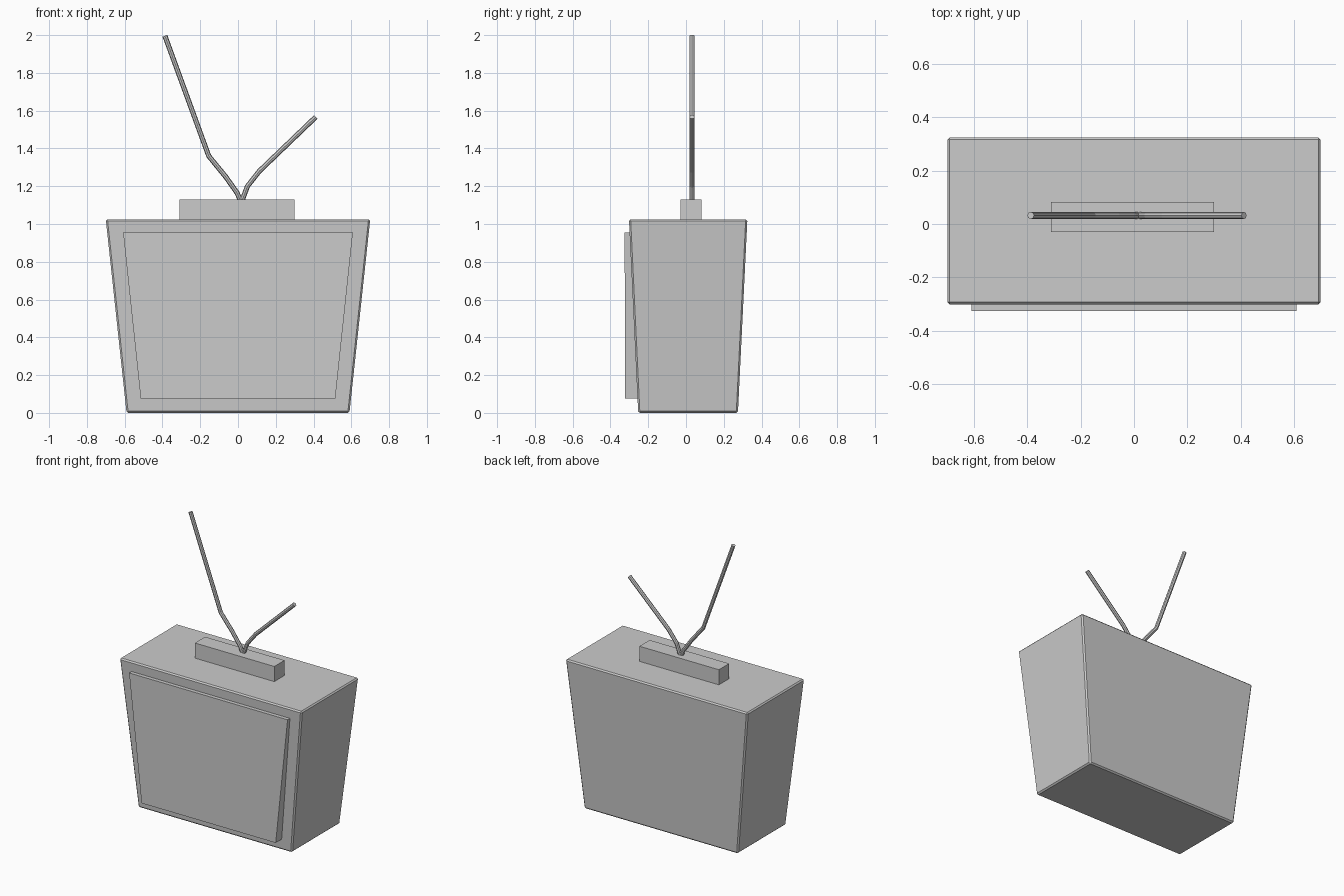
import bpy, bmesh

if "Cube" in bpy.data.objects:
    bpy.data.objects.remove(bpy.data.objects["Cube"])


def mesh_object(name, bottom, top, bevel=0.0):
    """Closed solid between two four-cornered rings."""
    bm = bmesh.new()
    lo = [bm.verts.new(p) for p in bottom]
    hi = [bm.verts.new(p) for p in top]
    bm.faces.new(lo[::-1])
    bm.faces.new(hi)
    for i in range(4):
        j = (i + 1) % 4
        bm.faces.new((lo[i], lo[j], hi[j], hi[i]))
    bmesh.ops.recalc_face_normals(bm, faces=bm.faces)
    mesh = bpy.data.meshes.new(name)
    bm.to_mesh(mesh)
    bm.free()
    obj = bpy.data.objects.new(name, mesh)
    bpy.context.collection.objects.link(obj)
    if bevel:
        mod = obj.modifiers.new("Bevel", 'BEVEL')
        mod.width = bevel
        mod.segments = 1
    return obj


def ring(x0, x1, y0, y1, z):
    return [(x0, y0, z), (x1, y0, z), (x1, y1, z), (x0, y1, z)]


def rod(name, points, y=0.032, radius=0.0135):
    """Bent eight-sided rod through (x, z) points."""
    curve = bpy.data.curves.new(name, 'CURVE')
    curve.dimensions = '3D'
    curve.bevel_depth = radius
    curve.bevel_resolution = 2
    curve.use_fill_caps = True
    spline = curve.splines.new('POLY')
    spline.points.add(len(points) - 1)
    for p, (x, z) in zip(spline.points, points):
        p.co = (x, y, z, 1)
    spline.use_smooth = False
    obj = bpy.data.objects.new(name, curve)
    bpy.context.collection.objects.link(obj)
    return obj


# Tapered cabinet
mesh_object("cabinet", ring(-0.59, 0.59, -0.253, 0.275, 0.0),
            ring(-0.70, 0.70, -0.302, 0.325, 1.025), bevel=0.009)

# Raised screen panel, upright in front of the sloping cabinet face
mesh_object("screen", ring(-0.515, 0.515, -0.322, -0.245, 0.075),
            ring(-0.608, 0.608, -0.325, -0.245, 0.955))

# Antenna base block
mesh_object("antenna_base", ring(-0.31, 0.30, -0.03, 0.082, 1.015),
            ring(-0.31, 0.30, -0.03, 0.082, 1.13))

# Bent antenna rods
rod("antenna_left", [(0.015, 1.12), (-0.005, 1.165), (-0.065, 1.25),
                     (-0.155, 1.36), (-0.387, 1.996)])
rod("antenna_right", [(0.02, 1.12), (0.05, 1.20), (0.113, 1.28),
                      (0.412, 1.567)])
